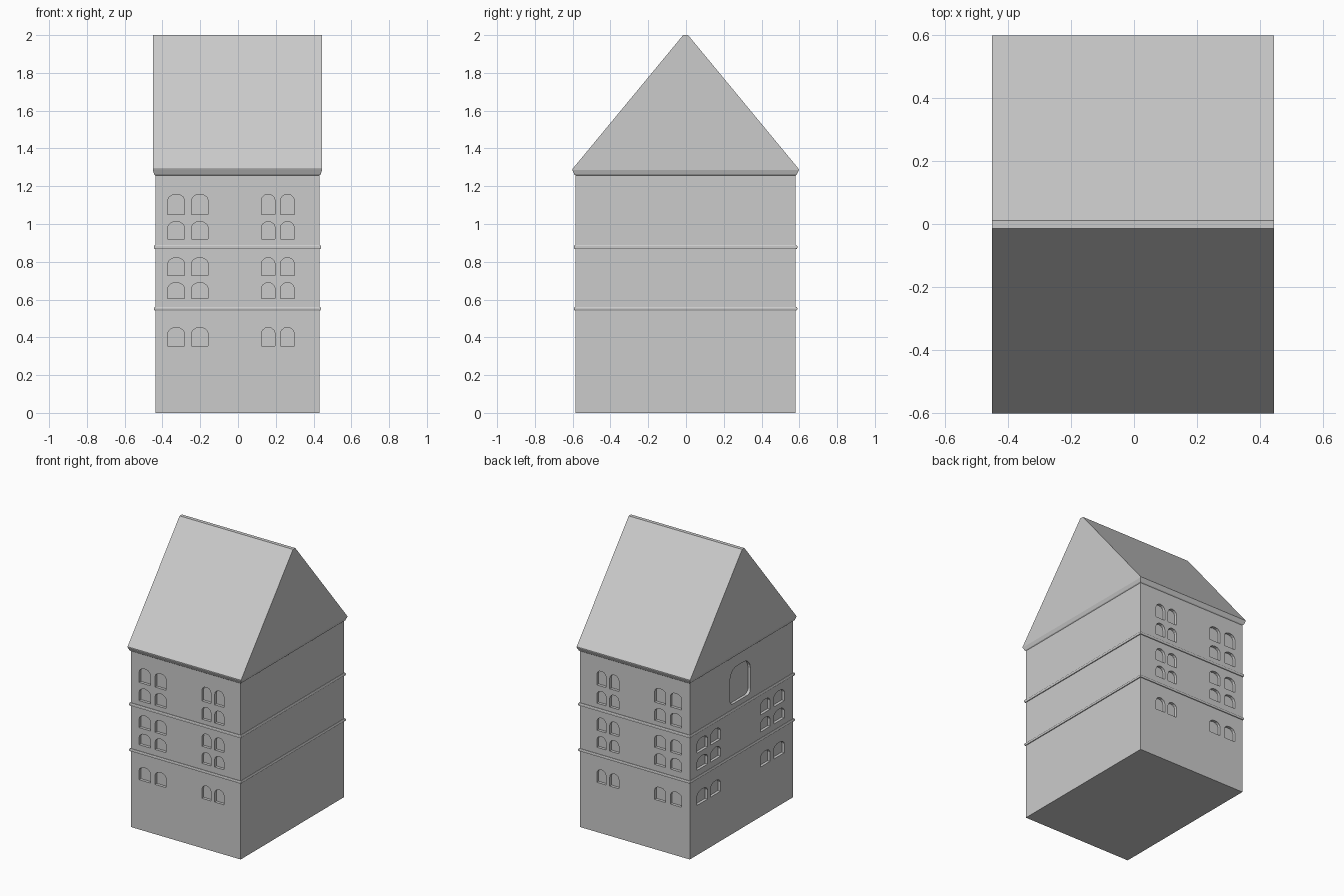
import bpy, bmesh, math

if "Cube" in bpy.data.objects:
    bpy.data.objects.remove(bpy.data.objects["Cube"])

CX, CY = -0.003, -0.002          # centre of the walls
HX, HY = 0.434, 0.583            # half sizes of the walls
DEPTH = 0.02                     # window recess


def finish(bm, name):
    bmesh.ops.recalc_face_normals(bm, faces=bm.faces)
    me = bpy.data.meshes.new(name)
    bm.to_mesh(me)
    bm.free()
    ob = bpy.data.objects.new(name, me)
    bpy.context.collection.objects.link(ob)
    return ob


def loft(name, levels, bottom=True, top=True):
    """Stack of rectangles (half x, half y, z) joined into a shell."""
    bm = bmesh.new()
    rings = [[bm.verts.new((CX + sx * hx, CY + sy * hy, z))
              for sx, sy in ((-1, -1), (1, -1), (1, 1), (-1, 1))]
             for hx, hy, z in levels]
    for a, b in zip(rings, rings[1:]):
        for i in range(4):
            j = (i + 1) % 4
            bm.faces.new((a[i], a[j], b[j], b[i]))
    if bottom:
        bm.faces.new(rings[0])
    if top:
        bm.faces.new(rings[-1])
    return finish(bm, name)


def arch(u0, u1, z0, z1):
    """Arched window outline with straight jambs."""
    c, r, rise = (u0 + u1) / 2, (u1 - u0) / 2, 0.032
    pts = [(u0, z0), (u1, z0)]
    for i in range(7):
        t = math.pi * i / 6
        pts.append((c + r * math.cos(t), z1 - rise + rise * math.sin(t)))
    return pts


def rounded(u0, u1, z0, z1):
    """Large window: rounded top corners, small rounding below."""
    pts = []
    for u, z, s, r in ((u0, z0, 180, 0.035), (u1, z0, 270, 0.035),
                       (u1, z1, 0, 0.075), (u0, z1, 90, 0.075)):
        cu = u + r if u == u0 else u - r
        cz = z + r if z == z0 else z - r
        for i in range(6):
            t = math.radians(s + 18 * i)
            pts.append((cu + r * math.cos(t), cz + r * math.sin(t)))
    return pts


def prism(bm, pts, place, d0, d1):
    a = [bm.verts.new(place(u, z, d0)) for u, z in pts]
    b = [bm.verts.new(place(u, z, d1)) for u, z in pts]
    bm.faces.new(a)
    bm.faces.new(b[::-1])
    for i in range(len(pts)):
        j = (i + 1) % len(pts)
        bm.faces.new((a[i], b[i], b[j], a[j]))


# Walls
walls = loft("walls", [(HX, HY, 0), (HX, HY, 1.258)])

# Window cutters on the front, back and left faces
rows = [(0.355, 0.452), (0.605, 0.69), (0.727, 0.822), (0.92, 1.013), (1.05, 1.157)]
front_cols = [(-0.372, -0.283), (-0.246, -0.158), (0.124, 0.196), (0.225, 0.298)]
left_cols = [(0.38, 0.50), (0.235, 0.345), (-0.325, -0.217), (-0.485, -0.366)]
bm = bmesh.new()
for z0, z1 in rows:
    for u0, u1 in front_cols:
        for side in (-1, 1):
            prism(bm, arch(u0, u1, z0, z1),
                  lambda u, z, d: (u, CY + side * (HY + d), z), -DEPTH, 0.05)


def left_place(u, z, d):
    return (CX - HX - d, u, z)


for z0, z1 in rows[:3]:
    for u0, u1 in left_cols:
        prism(bm, arch(u0, u1, z0, z1), left_place, -DEPTH, 0.05)
prism(bm, rounded(-0.103, 0.127, 0.925, 1.18), left_place, -DEPTH, 0.05)
cutter = finish(bm, "window_cutter")
cutter.hide_render = True

mod = walls.modifiers.new("windows", 'BOOLEAN')
mod.operation = 'DIFFERENCE'
mod.solver = 'EXACT'
mod.object = cutter
bpy.context.view_layer.objects.active = walls
walls.select_set(True)
bpy.ops.object.modifier_apply(modifier=mod.name)
bpy.data.objects.remove(cutter, do_unlink=True)

# String courses between the storeys
for name, z, h in (("lower_band", 0.552, 0.009), ("upper_band", 0.878, 0.010)):
    prof = [(0, -h), (0.005, -h), (0.008, -h / 2), (0.008, h / 2), (0.005, h), (0, h)]
    loft(name, [(HX + o, HY + o, z + dz) for o, dz in prof], False, False)

# Cornice and gabled roof with a narrow flat ridge
loft("roof", [(HX, HY, 1.257), (HX + 0.006, HY + 0.006, 1.262),
              (0.448, 0.6, 1.285), (0.448, 0.6, 1.29),
              (0.448, 0.013, 2.0)], bottom=False)
